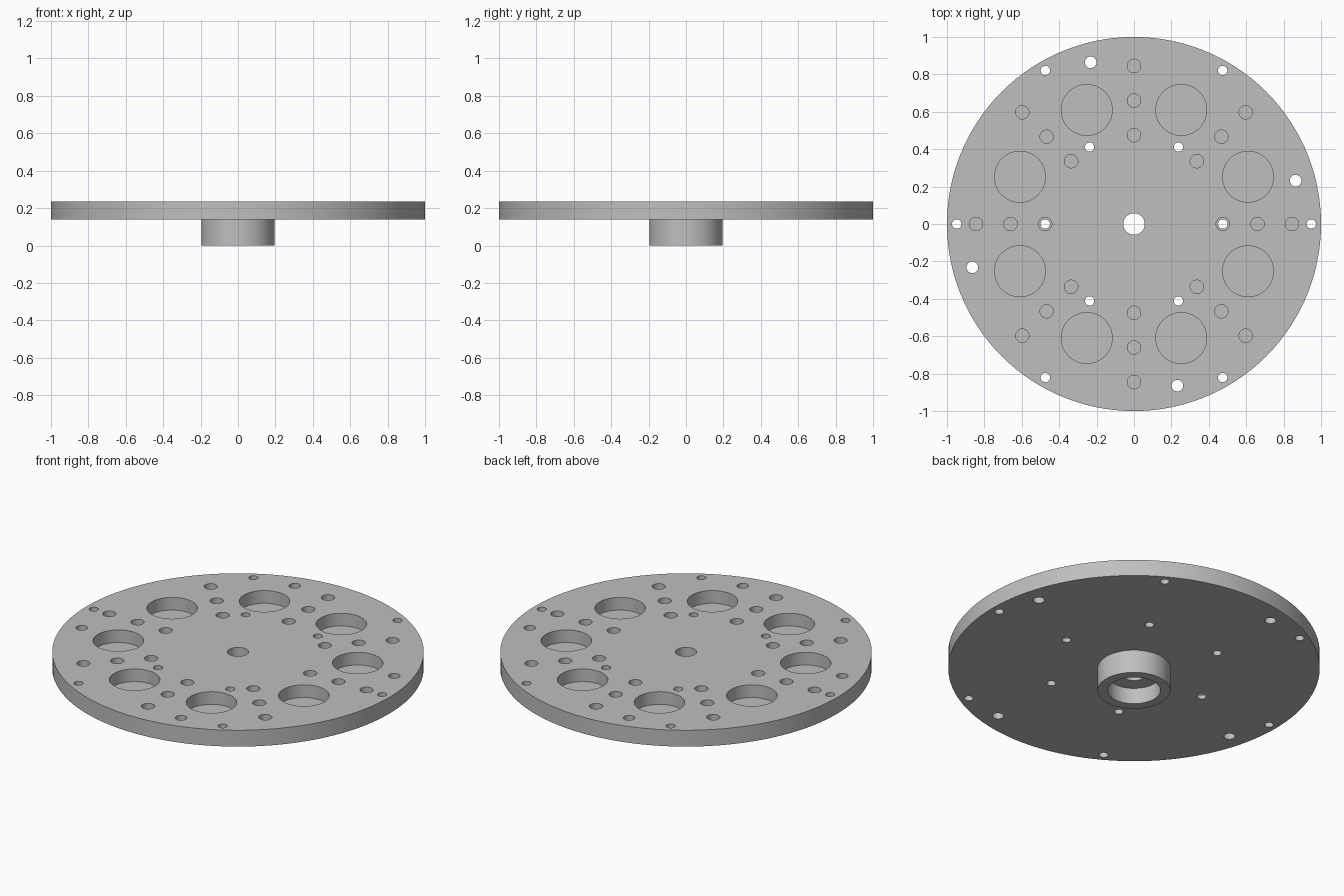
import bpy, bmesh
from math import radians, cos, sin, pi
from mathutils import Matrix, Vector

cube = bpy.data.objects.get("Cube")
if cube:
    bpy.data.objects.remove(cube, do_unlink=True)

TOP, UNDER, FLOOR = 0.235, 0.138, 0.16   # plate top, plate underside, pocket floor

grey = bpy.data.materials.new("machined grey")
grey.use_nodes = True
colour = (0.52, 0.52, 0.52, 1)
grey.diffuse_color = colour
grey.node_tree.nodes["Principled BSDF"].inputs["Base Color"].default_value = colour


def make_object(name, bm):
    bmesh.ops.recalc_face_normals(bm, faces=bm.faces)
    mesh = bpy.data.meshes.new(name)
    bm.to_mesh(mesh)
    bm.free()
    mesh.materials.append(grey)
    obj = bpy.data.objects.new(name, mesh)
    bpy.context.collection.objects.link(obj)
    return obj


def lathe(name, profile, steps):
    """Turn a closed (radius, height) profile around z."""
    bm = bmesh.new()
    verts = [bm.verts.new((r, 0, z)) for r, z in profile]
    edges = [bm.edges.new((v, verts[i - 1])) for i, v in enumerate(verts)]
    bmesh.ops.spin(bm, geom=verts + edges, cent=(0, 0, 0), axis=(0, 0, 1),
                   angle=2 * pi, steps=steps, use_merge=True)
    bmesh.ops.remove_doubles(bm, verts=bm.verts, dist=0.0001)
    return make_object(name, bm)


def ring(bm, count, start, distance, radius, low, segments=32):
    """Add a circle of upright cylinders reaching from low to above the plate."""
    high = TOP + 0.05
    for i in range(count):
        a = radians(start) + 2 * pi * i / count
        place = Matrix.Translation(Vector((distance * cos(a), distance * sin(a), (low + high) / 2)))
        bmesh.ops.create_cone(bm, cap_ends=True, segments=segments, radius1=radius,
                              radius2=radius, depth=high - low, matrix=place)


# Plate with hub, hub recess and centre bore
plate = lathe("round_plate_with_hub", [
    (0.057, TOP), (1, TOP), (1, UNDER), (0.196, UNDER),
    (0.196, 0), (0.142, 0), (0.142, 0.095), (0.057, 0.095)], 120)

# Blind pockets: eight large, three rings of small
pockets = bmesh.new()
ring(pockets, 8, 22.5, 0.66, 0.136, FLOOR, 64)
for distance in (0.475, 0.66, 0.845):
    ring(pockets, 8, 0, distance, 0.036, FLOOR)

# Through holes: inner ring, rim ring, and four wider ones
holes = bmesh.new()
ring(holes, 6, 0, 0.475, 0.025, 0.05)
ring(holes, 6, 0, 0.948, 0.025, 0.05)
ring(holes, 4, 15, 0.895, 0.031, 0.05)

cutters = [make_object("pocket_cutter", pockets), make_object("hole_cutter", holes)]
for cutter in cutters:
    cutter.hide_render = True
    cut = plate.modifiers.new(cutter.name, 'BOOLEAN')
    cut.operation = 'DIFFERENCE'
    cut.solver = 'EXACT'
    cut.object = cutter

# Bake the cuts and drop the cutters
bpy.context.view_layer.update()
evaluated = plate.evaluated_get(bpy.context.evaluated_depsgraph_get())
drilled = bpy.data.meshes.new_from_object(evaluated)
plate.modifiers.clear()
plate.data = drilled
drilled.name = plate.name
drilled.materials.clear()
drilled.materials.append(grey)
for face in drilled.polygons:
    face.material_index = 0
for cutter in cutters:
    bpy.data.objects.remove(cutter, do_unlink=True)

bpy.ops.object.select_all(action='DESELECT')
plate.select_set(True)
bpy.context.view_layer.objects.active = plate
bpy.ops.object.shade_smooth_by_angle(angle=radians(30))
